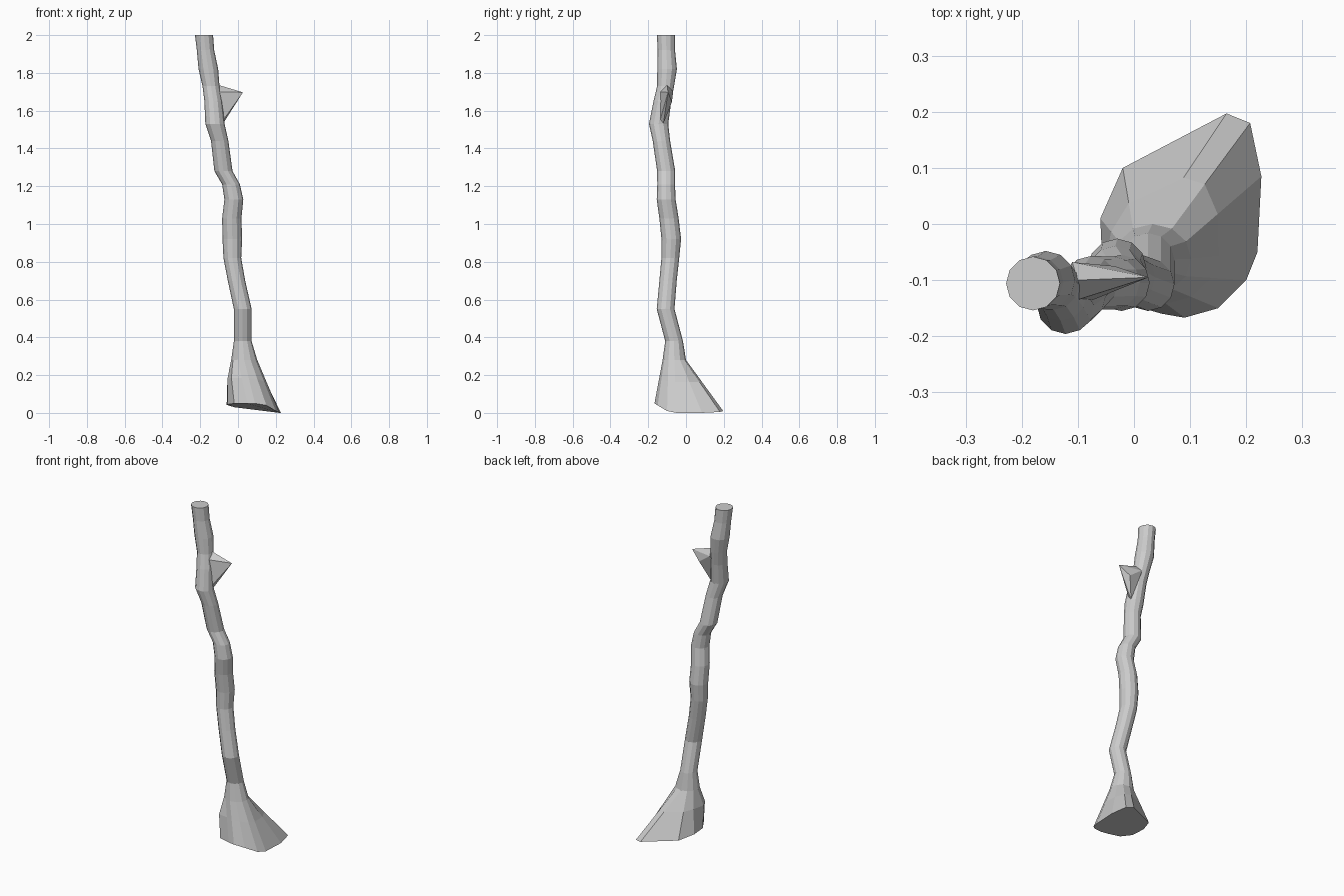
import bpy, bmesh
from math import sin, cos, tau

SIDES = 12


def finish(bm, name):
    bmesh.ops.recalc_face_normals(bm, faces=bm.faces)
    mesh = bpy.data.meshes.new(name)
    bm.to_mesh(mesh)
    bm.free()
    obj = bpy.data.objects.new(name, mesh)
    bpy.context.collection.objects.link(obj)
    return obj


def ring(x, y, z, rx, ry):
    return [(x + rx * cos(tau * i / SIDES), y + ry * sin(tau * i / SIDES), z)
            for i in range(SIDES)]


# Flared root outline on the ground, counter-clockwise from +x
root = [(.22, -.05, 0), (.227, .085, 0), (.207, .18, .005), (.165, .197, .01),
        (-.02, .10, .03), (-.06, .01, .043), (-.055, -.08, .045),
        (-.02, -.14, .05), (.05, -.16, .05), (.09, -.167, .05),
        (.15, -.15, .04), (.20, -.10, .01)]

# Crooked stem: centre x, centre y, height, radius
stem = [(.025, -.063, .38, .047), (.025, -.108, .55, .047),
        (-.008, -.095, .70, .046), (-.03, -.083, .82, .047),
        (-.03, -.078, .92, .052), (-.033, -.09, 1.03, .051),
        (-.022, -.105, 1.13, .05), (-.037, -.105, 1.21, .047),
        (-.077, -.105, 1.28, .048), (-.097, -.13, 1.44, .046),
        (-.122, -.145, 1.53, .051), (-.131, -.125, 1.65, .047),
        (-.143, -.108, 1.73, .045), (-.157, -.10, 1.82, .052),
        (-.172, -.104, 1.92, .046), (-.18, -.106, 2.0, .048)]

collar = ring(.033, -.062, .28, .069, .062)
# Bulging knot on the front left of the root
knot = [tuple(a + (b - a) * .42 for a, b in zip(c, r)) for c, r in zip(collar, root)]
knot[6] = (-.056, -.085, .18)
knot[7] = (-.035, -.13, .185)

# Loft all the rings into one trunk
bm = bmesh.new()
loops = [root, knot, collar] + [ring(x, y, z, r, r) for x, y, z, r in stem]
rows = [[bm.verts.new(p) for p in loop] for loop in loops]
for low, high in zip(rows, rows[1:]):
    for i in range(SIDES):
        j = (i + 1) % SIDES
        bm.faces.new((low[i], low[j], high[j], high[i]))
bm.faces.new(rows[0][::-1])
bm.faces.new(rows[-1])
finish(bm, "crooked_trunk")

# Broken branch stub near the top
bm = bmesh.new()
stub = [(.026, -.095, 1.697), (-.10, -.10, 1.735), (-.11, -.068, 1.70),
        (-.11, -.138, 1.70), (-.035, -.075, 1.645), (-.045, -.118, 1.645),
        (-.085, -.14, 1.54), (-.08, -.12, 1.53), (-.14, -.12, 1.62)]
for p in stub:
    bm.verts.new(p)
bmesh.ops.convex_hull(bm, input=bm.verts)
finish(bm, "branch_stub")
